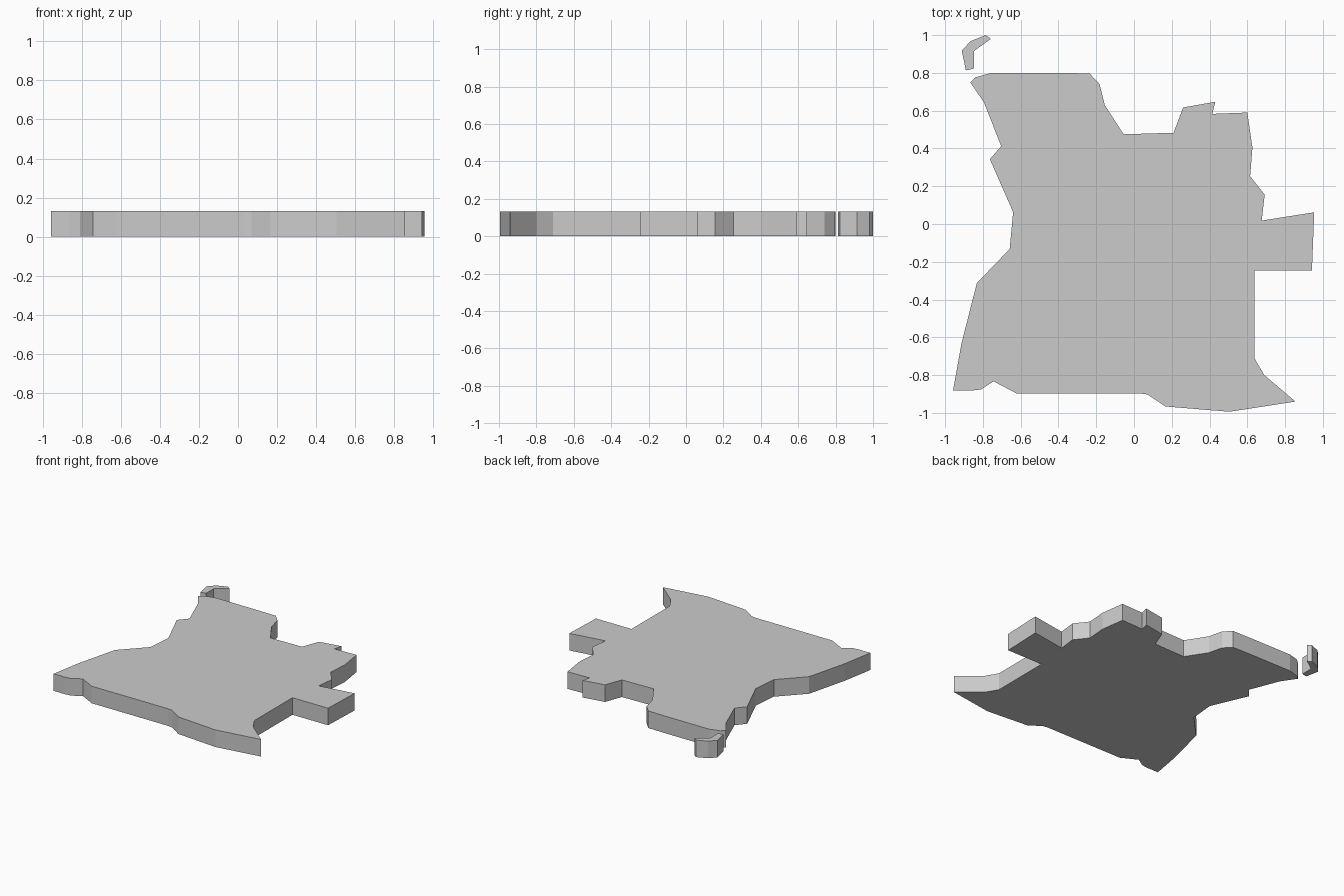
import bpy, bmesh

THICKNESS = 0.132


def slab(name, outline):
    """Extrude a flat outline upward from the ground into a closed slab."""
    bm = bmesh.new()
    face = bm.faces.new([bm.verts.new((x, y, 0)) for x, y in outline])
    top = bmesh.ops.extrude_face_region(bm, geom=[face], use_keep_orig=True)
    verts = [g for g in top["geom"] if isinstance(g, bmesh.types.BMVert)]
    bmesh.ops.translate(bm, verts=verts, vec=(0, 0, THICKNESS))
    # Triangulate the concave caps cleanly
    caps = [f for f in bm.faces if len(f.verts) > 4]
    bmesh.ops.triangulate(bm, faces=caps)
    bmesh.ops.recalc_face_normals(bm, faces=bm.faces)
    mesh = bpy.data.meshes.new(name)
    bm.to_mesh(mesh)
    bm.free()
    obj = bpy.data.objects.new(name, mesh)
    bpy.context.collection.objects.link(obj)
    return obj


# Main territory, clockwise from the upper left corner
north = [(-0.867, 0.75), (-0.838, 0.777), (-0.755, 0.80), (-0.415, 0.80),
         (-0.235, 0.797), (-0.182, 0.74), (-0.155, 0.63), (-0.055, 0.475),
         (0.21, 0.483), (0.26, 0.617), (0.43, 0.647), (0.415, 0.583),
         (0.60, 0.59)]
east = [(0.627, 0.405), (0.615, 0.253), (0.692, 0.155), (0.676, 0.018),
        (0.954, 0.062), (0.942, -0.247), (0.639, -0.247), (0.637, -0.71),
        (0.69, -0.80)]
south = [(0.855, -0.94), (0.505, -0.994), (0.167, -0.966), (0.07, -0.902),
         (0.03, -0.897), (-0.622, -0.897), (-0.743, -0.833),
         (-0.81, -0.876), (-0.865, -0.882)]
west = [(-0.958, -0.882), (-0.914, -0.635), (-0.832, -0.313),
        (-0.658, -0.132), (-0.64, 0.063), (-0.763, 0.343), (-0.703, 0.412),
        (-0.795, 0.645)]
slab("mainland", north + east + south + west)

# Small detached piece off the upper left corner
slab("exclave", [(-0.912, 0.918), (-0.865, 0.968), (-0.785, 1.0),
                 (-0.758, 0.98), (-0.848, 0.915), (-0.848, 0.823),
                 (-0.89, 0.813)])
